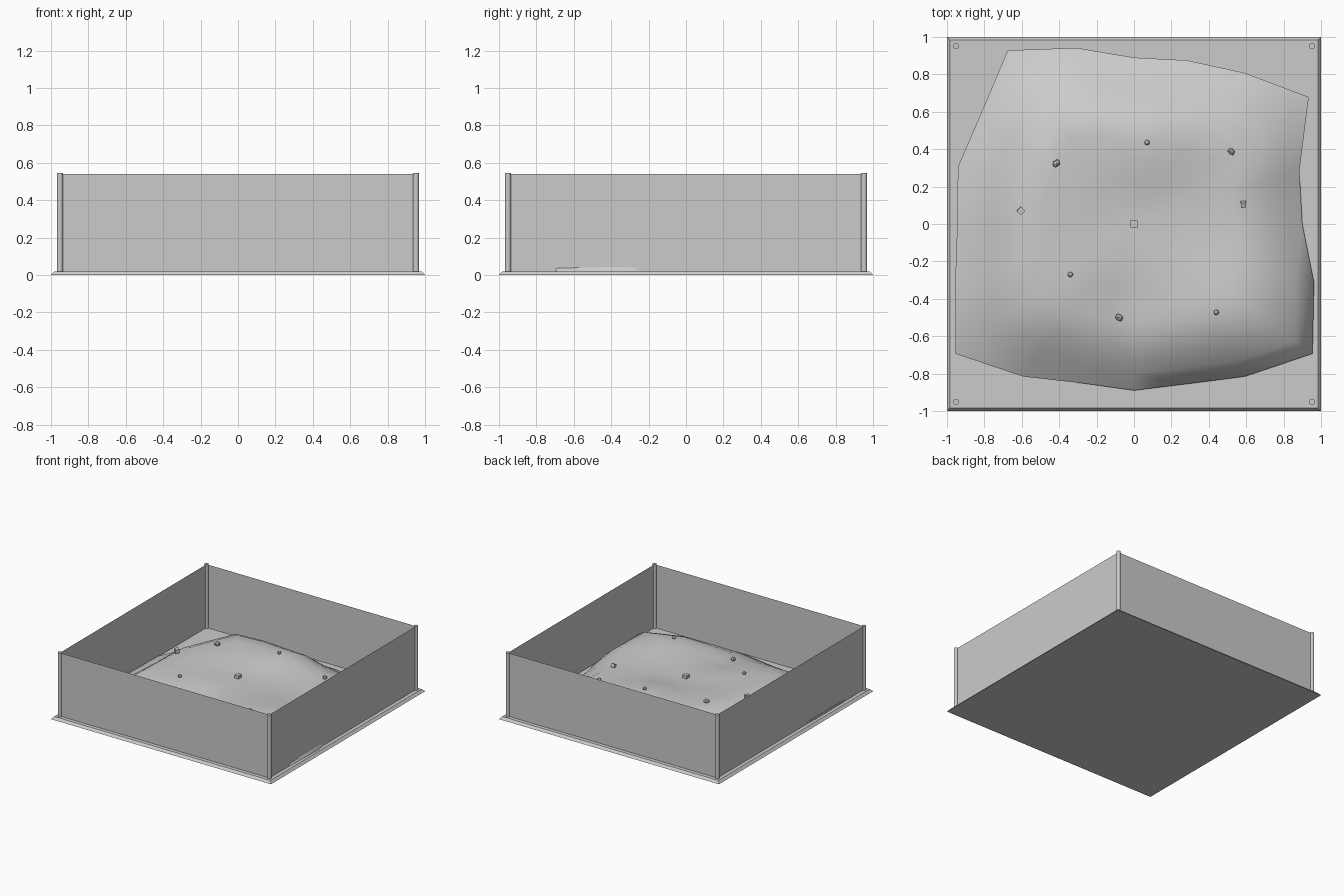
import bpy, bmesh, math
from mathutils import Matrix, Vector

if "Cube" in bpy.data.objects:
    bpy.data.objects.remove(bpy.data.objects["Cube"])


def make_object(name, bm, smooth=False):
    bmesh.ops.recalc_face_normals(bm, faces=bm.faces)
    mesh = bpy.data.meshes.new(name)
    bm.to_mesh(mesh)
    bm.free()
    if smooth:
        for p in mesh.polygons:
            p.use_smooth = True
    ob = bpy.data.objects.new(name, mesh)
    bpy.context.collection.objects.link(ob)
    return ob


# Base plate with chamfered edge
H = 0.02
bm = bmesh.new()
bmesh.ops.create_cube(bm, size=2, matrix=Matrix.Translation((0, 0, H / 2)) @ Matrix.Diagonal((1, 1, H / 2, 1)))
for v in bm.verts:
    if v.co.z > H / 2:
        v.co.x *= 0.983
        v.co.y *= 0.983
make_object("base_plate", bm)

# Corner posts and thin wall panels
C = 0.952
POST_TOP, WALL_TOP = 0.545, 0.54
for i in range(4):
    turn = Matrix.Rotation(i * math.pi / 2, 4, 'Z')
    bm = bmesh.new()
    bmesh.ops.create_cone(bm, cap_ends=True, segments=16, radius1=0.016, radius2=0.016, depth=POST_TOP - H,
                          matrix=turn @ Matrix.Translation((C, -C, (POST_TOP + H) / 2)))
    make_object("corner_post", bm, True)
    bpy.context.view_layer.objects.active = bpy.context.collection.objects[-1]
    bpy.context.active_object.select_set(True)
    bpy.ops.object.shade_smooth_by_angle(angle=math.radians(40))
    bpy.context.active_object.select_set(False)

    bm = bmesh.new()
    bm.faces.new([bm.verts.new(turn @ Vector(p)) for p in
                  ((-C, -C, H), (C, -C, H), (C, -C, WALL_TOP), (-C, -C, WALL_TOP))])
    make_object("wall_panel", bm)

# Pebbles: x, y, centre height, half size, kind
PEBBLES = [(0, 0, .235, .018, 'cube'), (-.415, .325, .27, .023, 'lump'), (.07, .435, .285, .014, 'ball'),
           (.52, .387, .22, .02, 'lump'), (.585, .105, .21, .014, 'cube'), (-.605, .07, .26, .016, 'cube'),
           (-.34, -.27, .253, .014, 'ball'), (-.08, -.5, .21, .022, 'lump'), (.44, -.472, .26, .014, 'ball')]


def ground(x, y):
    # Soft blend of the heights under the pebbles
    total = weight = 0
    for px, py, pz, r, kind in PEBBLES:
        w = 1 / ((x - px) ** 2 + (y - py) ** 2 + 0.004) ** 1.5
        total += w * (pz - 0.5 * r)
        weight += w
    return total / weight


# Sand mound: polar grid with an uneven outline
RADII = [.90, .93, 1.155, 1.0, .92, .89, .99, 1.148, 1.01, .99,
         .945, 1.005, 1.18, 1.008, .895, .89, .90, 1.008, 1.18, 1.012]
RINGS = [.12, .25, .38, .5, .6, .7, .8, .9, 1.0]
RIM = 0.035
bm = bmesh.new()
centre = bm.verts.new((0, 0, ground(0, 0)))
rings = []
for t in RINGS:
    ring = []
    for k, R in enumerate(RADII):
        a = math.radians(18 * k)
        x, y = R * t * math.cos(a), R * t * math.sin(a)
        # gentle slope at the back left, bulging at the front and right
        s = min(1, max(0, (t - 0.58) / 0.42))
        gentle = 1 - s * s * (3 - 2 * s)
        bulge = 1 - s ** 2
        m = 0.5 + 0.5 * math.cos(a + math.pi / 4)
        ring.append(bm.verts.new((x, y, RIM + (ground(x, y) - RIM) * (gentle * (1 - m) + bulge * m))))
    rings.append(ring)
rings.append([bm.verts.new((v.co.x, v.co.y, H * 0.5)) for v in rings[-1]])
n = len(RADII)
for k in range(n):
    j = (k + 1) % n
    bm.faces.new((centre, rings[0][k], rings[0][j]))
    for a, b in zip(rings, rings[1:]):
        bm.faces.new((a[k], b[k], b[j], a[j]))
mound = make_object("sand_mound", bm)
bpy.context.view_layer.objects.active = mound
mound.select_set(True)
bpy.ops.object.shade_smooth_by_angle(angle=math.radians(50))
mound.select_set(False)

# Pebbles lying on the mound
for i, (x, y, z, r, kind) in enumerate(PEBBLES):
    bm = bmesh.new()
    place = Matrix.Translation((x, y, z)) @ Matrix.Rotation(i * 0.8, 4, 'Z') @ Matrix.Rotation(i * 0.3, 4, 'X')
    if kind == 'cube':
        bmesh.ops.create_cube(bm, size=2 * r, matrix=place)
    elif kind == 'ball':
        bmesh.ops.create_icosphere(bm, subdivisions=2, radius=r, matrix=place)
    else:
        bmesh.ops.create_icosphere(bm, subdivisions=1, radius=r, matrix=place @ Matrix.Diagonal((1.1, .85, .9, 1)))
    make_object("pebble", bm)
